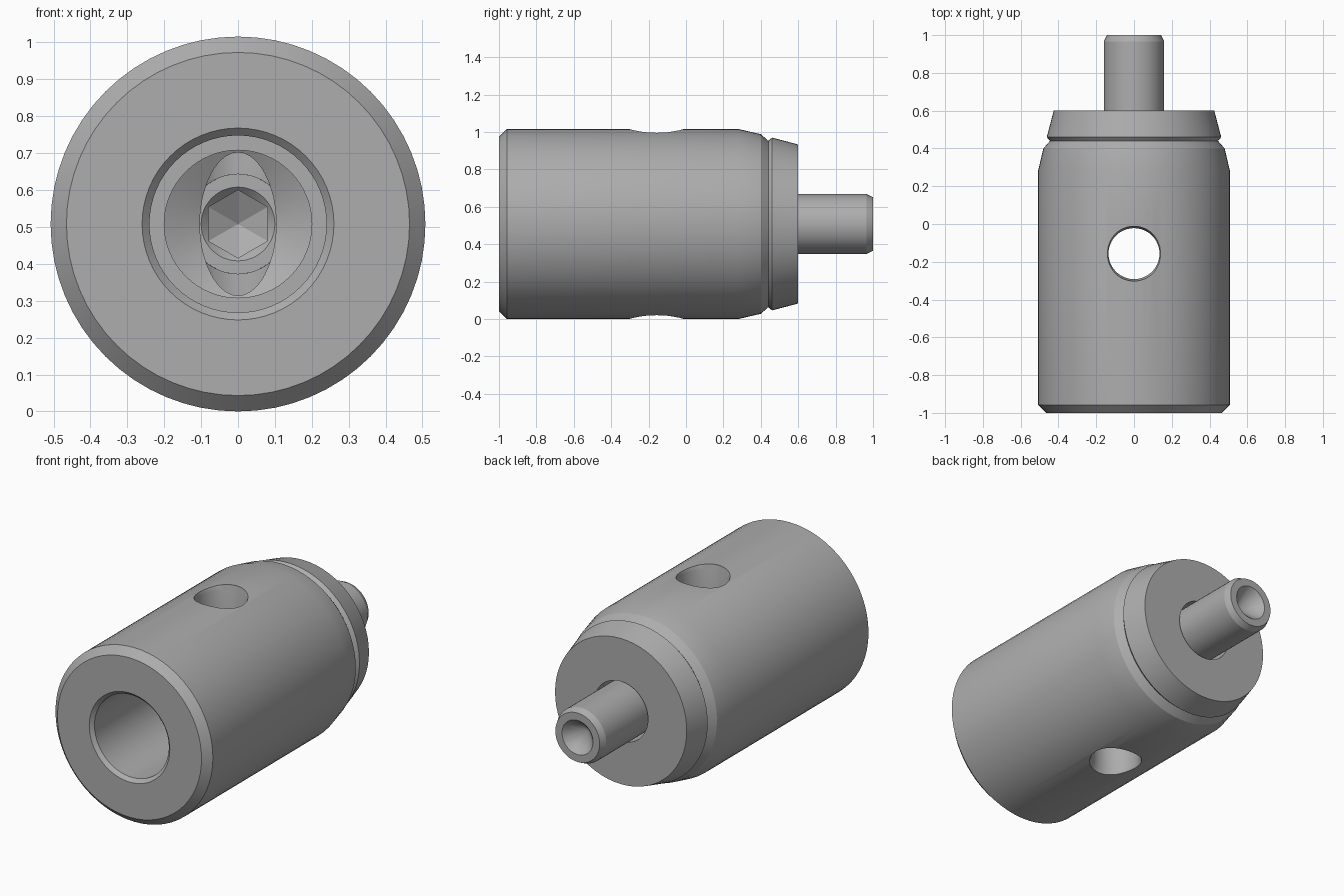
import bpy, bmesh, math

AXIS_Z = 0.508

cube = bpy.data.objects.get("Cube")
if cube:
    bpy.data.objects.remove(cube, do_unlink=True)

steel = bpy.data.materials.new("plain_grey_steel")
steel.use_nodes = True
GREY = (0.42, 0.42, 0.42, 1)
steel.diffuse_color = GREY
steel.node_tree.nodes["Principled BSDF"].inputs["Base Color"].default_value = GREY


def lathe(name, profile, sides=64, closed=False):
    """Revolve (radius, y) points around the long axis; radius 0 makes a pole."""
    bm = bmesh.new()
    rings = []
    for r, y in profile:
        if r == 0:
            rings.append([bm.verts.new((0, y, 0))] * sides)
        else:
            turn = [math.tau * i / sides for i in range(sides)]
            rings.append([bm.verts.new((r * math.sin(a), y, r * math.cos(a))) for a in turn])
    pairs = list(zip(rings, rings[1:]))
    if closed:
        pairs.append((rings[-1], rings[0]))
    for a, b in pairs:
        for i in range(sides):
            j = (i + 1) % sides
            bm.faces.new(dict.fromkeys((a[i], a[j], b[j], b[i])))
    bmesh.ops.recalc_face_normals(bm, faces=bm.faces)
    mesh = bpy.data.meshes.new(name)
    bm.to_mesh(mesh)
    bm.free()
    mesh.materials.append(steel)
    obj = bpy.data.objects.new(name, mesh)
    obj.location.z = AXIS_Z
    bpy.context.collection.objects.link(obj)
    return obj


def activate(obj):
    bpy.ops.object.select_all(action='DESELECT')
    obj.select_set(True)
    bpy.context.view_layer.objects.active = obj


def cut(obj, cutter):
    mod = obj.modifiers.new("cut", 'BOOLEAN')
    mod.operation = 'DIFFERENCE'
    mod.solver = 'EXACT'
    mod.object = cutter
    activate(obj)
    bpy.ops.object.modifier_apply(modifier=mod.name)
    bpy.data.objects.remove(cutter, do_unlink=True)


# Body: outside from front to back, then the stepped bore from back to front
outside = [(0.465, -1), (0.508, -0.957), (0.508, 0.28), (0.48, 0.4),
           (0.445, 0.44), (0.462, 0.46), (0.425, 0.6)]
back_bore = [(0.175, 0.6), (0.175, 0.45), (0.158, 0.45), (0.158, 0.08), (0.135, 0.08)]
front_bore = [(0.135, -0.1), (0.06, -0.22), (0.2, -0.295), (0.2, -0.45),
              (0.24, -0.45), (0.24, -0.98), (0.26, -1)]
body = lathe("body", outside + back_bore + front_bore, closed=True)

# Cross hole with lightly flared mouths
hole = lathe("cross_hole_cutter", [(0, -0.6), (0.145, -0.6), (0.145, -0.5), (0.135, -0.47),
                                   (0.135, 0.47), (0.145, 0.5), (0.145, 0.6), (0, 0.6)], 48)
hole.rotation_euler.x = math.pi / 2
hole.location.y = -0.157
cut(body, hole)

# Set screw with a hexagonal socket in each end
screw = lathe("set_screw", [(0, 0.1), (0.135, 0.1), (0.16, 0.13), (0.16, 0.965),
                            (0.143, 1), (0, 1)], 48)
for end, inward in ((0.1, 1), (1.0, -1)):
    socket = [(0, -0.05), (0.092, -0.05), (0.092, 0.2), (0, 0.25)]
    flare = [(0, -0.03), (0.13, -0.03), (0, 0.1)]
    for profile, sides in ((socket, 6), (flare, 48)):
        points = [(r, end + inward * d) for r, d in profile]
        cut(screw, lathe("socket_cutter", points, sides))

for part in (body, screw):
    activate(part)
    bpy.ops.object.shade_smooth_by_angle(angle=math.radians(20))
